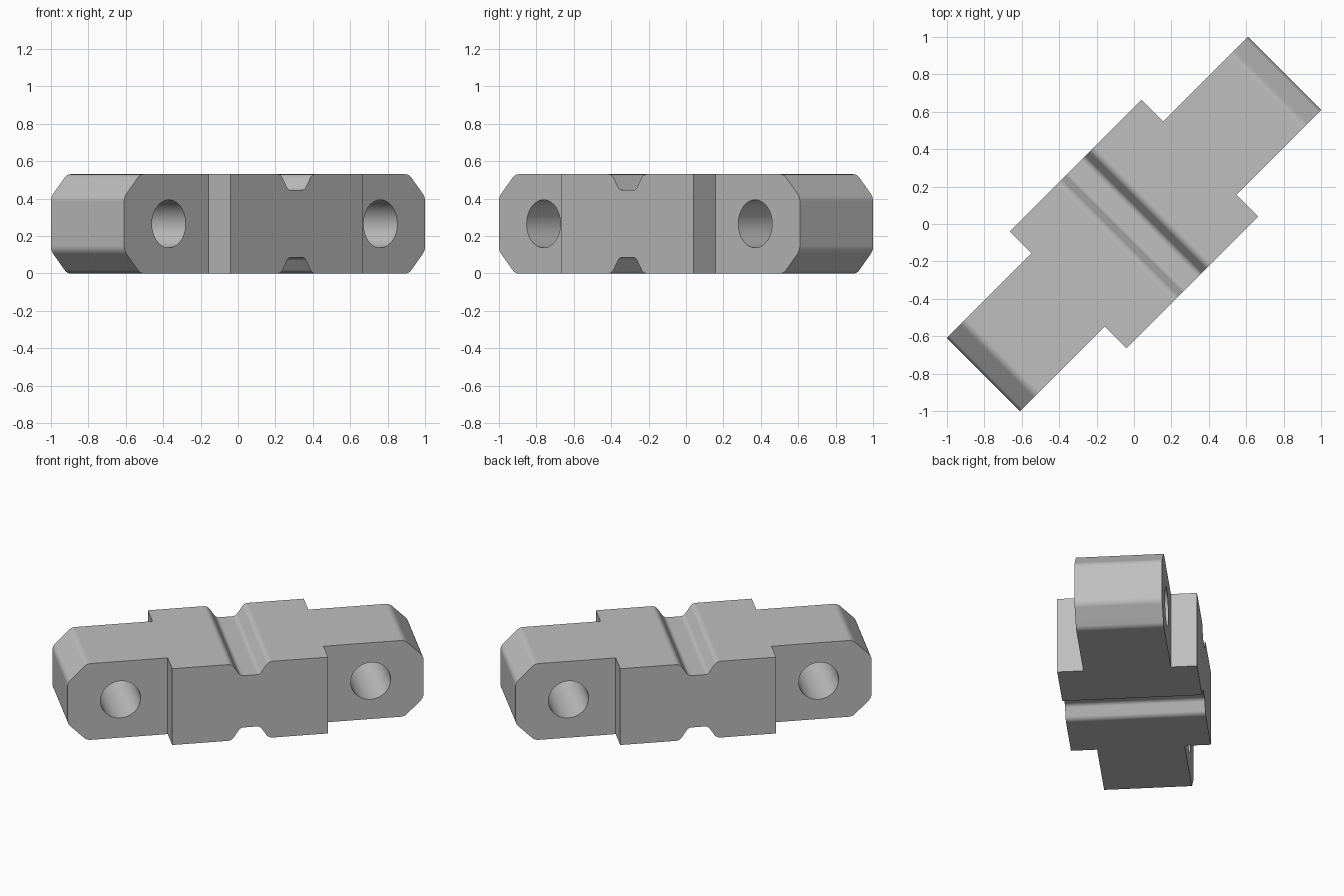
import bpy, bmesh
from math import pi, tan
from mathutils import Vector, Matrix

cube = bpy.data.objects.get("Cube")
if cube:
    bpy.data.objects.remove(cube, do_unlink=True)

HALF_LEN, HEIGHT = 1.138, 0.53
WIDE, NARROW, SHOULDER = 0.442, 0.277, 0.4985
CHAMFER, HOLE_X, HOLE_R = 0.122, 0.80, 0.128

grey = bpy.data.materials.new("plain grey")
grey.use_nodes = True
colour = (0.52, 0.52, 0.52, 1)
grey.diffuse_color = colour
grey.node_tree.nodes["Principled BSDF"].inputs["Base Color"].default_value = colour


def make_object(name, bm):
    bmesh.ops.recalc_face_normals(bm, faces=bm.faces)
    mesh = bpy.data.meshes.new(name)
    bm.to_mesh(mesh)
    bm.free()
    mesh.materials.append(grey)
    obj = bpy.data.objects.new(name, mesh)
    bpy.context.collection.objects.link(obj)
    return obj


def fillet(corners, steps=6):
    """Round each (x, z, radius) corner of a closed outline."""
    out = []
    for i, (x, z, r) in enumerate(corners):
        p = Vector((x, z))
        a = (Vector(corners[i - 1][:2]) - p).normalized()
        b = (Vector(corners[(i + 1) % len(corners)][:2]) - p).normalized()
        half = a.angle(b) / 2
        start, end = p + a * r / tan(half), p + b * r / tan(half)
        centre = p + (a + b).normalized() * (r ** 2 + (start - p).length_squared) ** 0.5
        for k in range(steps + 1):
            d = start.lerp(end, k / steps) - centre
            out.append(centre + d.normalized() * r)
    return out


# Side outline: chamfered ends and a rounded groove, mirrored to all quadrants
quarter = [(0.062, HEIGHT - 0.085, 0.035), (0.118, HEIGHT, 0.045),
           (HALF_LEN - CHAMFER, HEIGHT, 0.06), (HALF_LEN, HEIGHT - CHAMFER, 0.06)]
right = quarter + [(x, HEIGHT - z, r) for x, z, r in reversed(quarter)]
outline = fillet(right + [(-x, z, r) for x, z, r in reversed(right)])

bm = bmesh.new()
face = bm.faces.new([bm.verts.new((p.x, -WIDE, p.y)) for p in outline])
swept = bmesh.ops.extrude_face_region(bm, geom=[face])["geom"]
bmesh.ops.translate(bm, vec=(0, 2 * WIDE, 0),
                    verts=[v for v in swept if isinstance(v, bmesh.types.BMVert)])
link = make_object("link_bar", bm)

# Cutters: four shoulder notches and two cross holes
cutters = []
for sx in (-1, 1):
    bm = bmesh.new()
    bmesh.ops.create_cone(bm, cap_ends=True, segments=48, radius1=HOLE_R, radius2=HOLE_R, depth=2,
                          matrix=Matrix.Translation((sx * HOLE_X, 0, HEIGHT / 2))
                          @ Matrix.Rotation(pi / 2, 4, 'X'))
    cutters.append(make_object("hole_cutter", bm))
    for sy in (-1, 1):
        bm = bmesh.new()
        bmesh.ops.create_cube(bm, size=1,
                              matrix=Matrix.Translation((sx * (SHOULDER + 0.5), sy * (NARROW + 0.5), HEIGHT / 2)))
        cutters.append(make_object("notch_cutter", bm))

bpy.ops.object.select_all(action='DESELECT')
link.select_set(True)
bpy.context.view_layer.objects.active = link
for cutter in cutters:
    cutter.hide_render = True
    cut = link.modifiers.new("cut", 'BOOLEAN')
    cut.operation, cut.solver, cut.object = 'DIFFERENCE', 'EXACT', cutter
    bpy.ops.object.modifier_apply(modifier=cut.name)
    bpy.data.objects.remove(cutter, do_unlink=True)

# Smooth fillets and holes, flat large faces, then turn onto the diagonal
bpy.ops.object.shade_smooth_by_angle(angle=pi / 6)
weighted = link.modifiers.new("flat_faces", 'WEIGHTED_NORMAL')
weighted.keep_sharp = True
link.rotation_euler.z = pi / 4
